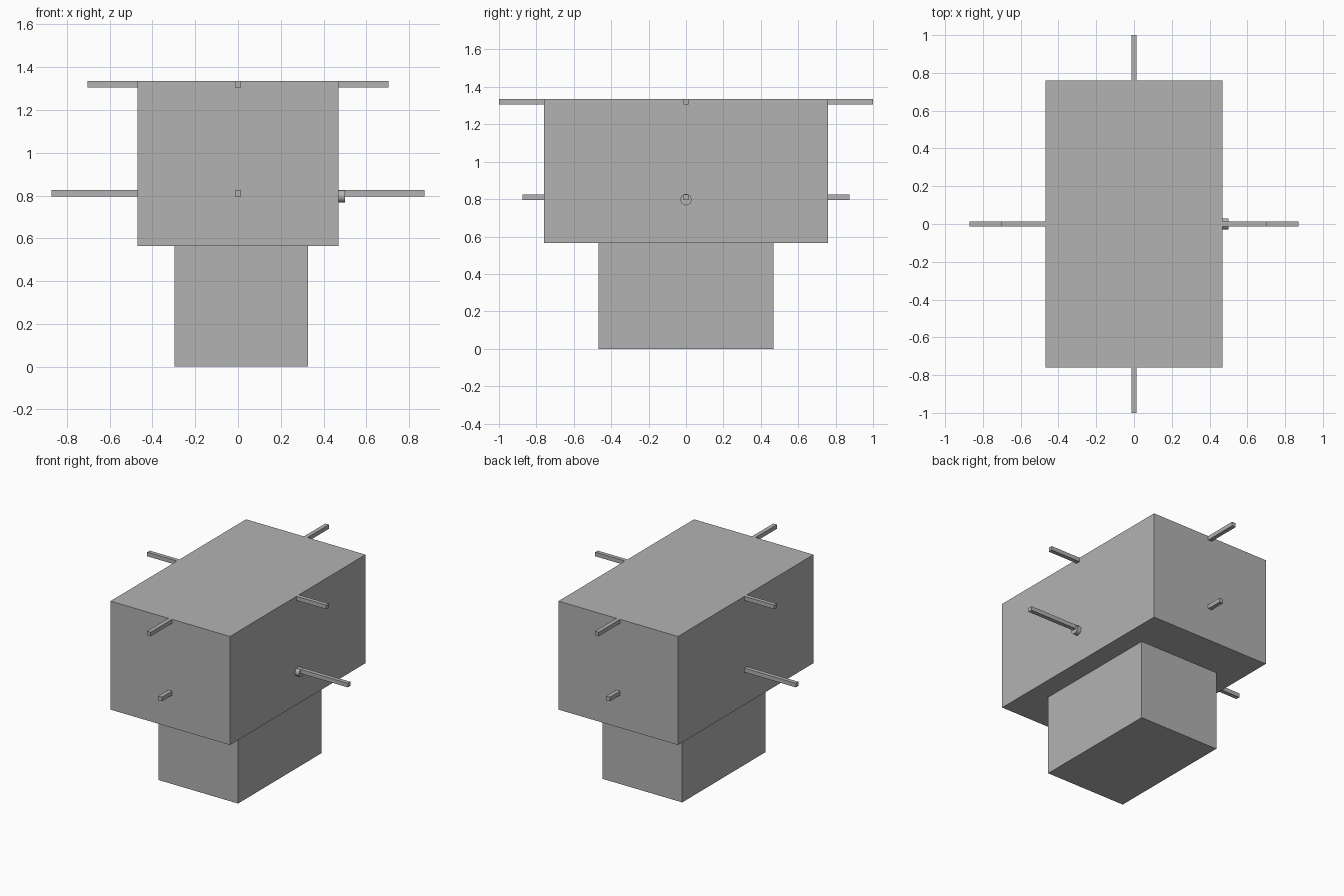
import bpy
import math

cube = bpy.data.objects.get("Cube")
if cube:
    bpy.data.objects.remove(cube, do_unlink=True)

GREY = (0.448, 0.448, 0.448, 1)
grey = bpy.data.materials.new("plain grey")
grey.use_nodes = True
grey.diffuse_color = GREY
grey.node_tree.nodes["Principled BSDF"].inputs["Base Color"].default_value = GREY


def box(name, low, high):
    """Axis-aligned box between two corners."""
    centre = [(a + b) / 2 for a, b in zip(low, high)]
    bpy.ops.mesh.primitive_cube_add(size=1, location=centre)
    obj = bpy.context.object
    obj.name = name
    obj.scale = [b - a for a, b in zip(low, high)]
    bpy.ops.object.transform_apply(location=False, rotation=False, scale=True)
    obj.data.materials.append(grey)
    return obj


# Main blocks: the base sits slightly off centre
BODY_X, BODY_Y, BODY_Z, TOP = 0.469, 0.76, 0.565, 1.335
box("base", (-0.298, -0.468, 0), (0.328, 0.468, BODY_Z))
box("body", (-BODY_X, -BODY_Y, BODY_Z), (BODY_X, BODY_Y, TOP))

# Square rods on all four sides, in an upper and a lower row
HALF = 0.0145
rows = {"upper": (TOP - HALF, 0.703, 1.0), "lower": (0.811, 0.872, 0.873)}
for row, (z, reach_x, reach_y) in rows.items():
    for side, sign in (("left", 1), ("right", -1)):
        xs = sorted((sign * BODY_X, sign * reach_x))
        box(f"{row}_{side}_rod", (xs[0], -HALF, z - HALF), (xs[1], HALF, z + HALF))
    for side, sign in (("back", 1), ("front", -1)):
        ys = sorted((sign * BODY_Y, sign * reach_y))
        box(f"{row}_{side}_rod", (-HALF, ys[0], z - HALF), (HALF, ys[1], z + HALF))

# Small round boss at the root of the lower left rod
bpy.ops.mesh.primitive_cylinder_add(
    vertices=32, radius=0.03, depth=0.032,
    location=(BODY_X + 0.016, 0, 0.797), rotation=(0, math.pi / 2, 0))
boss = bpy.context.object
boss.name = "round_boss"
boss.data.materials.append(grey)
bpy.ops.object.shade_smooth_by_angle()
